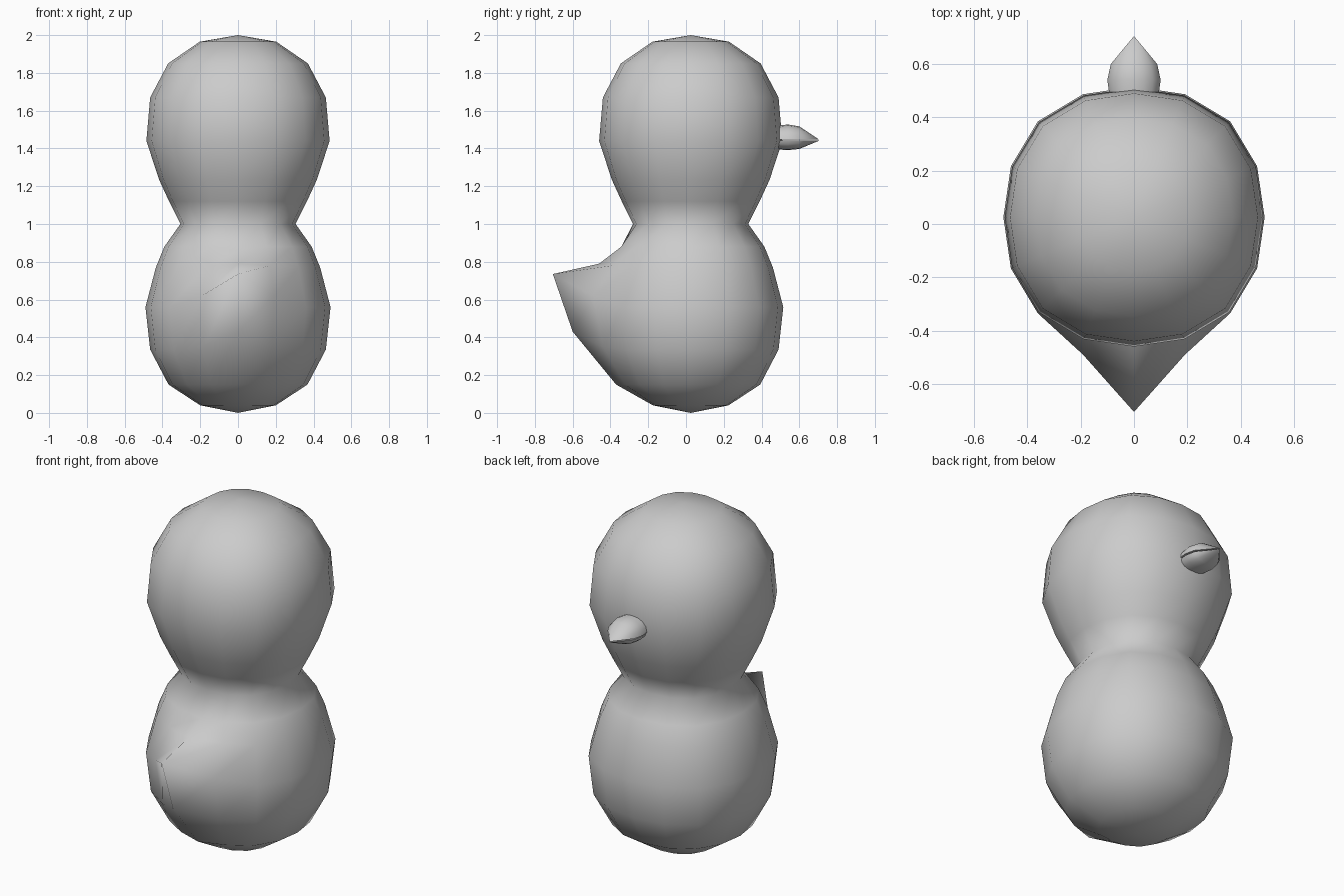
import bpy, bmesh, math

if "Cube" in bpy.data.objects:
    bpy.data.objects.remove(bpy.data.objects["Cube"])

def finish(name, bm):
    bmesh.ops.recalc_face_normals(bm, faces=bm.faces)
    for f in bm.faces:
        f.smooth = True
    me = bpy.data.meshes.new(name)
    bm.to_mesh(me)
    bm.free()
    ob = bpy.data.objects.new(name, me)
    bpy.context.collection.objects.link(ob)
    return ob

def skin(bm, rings, first, last):
    # bridge closed rings, then fan the ends to a point
    n = len(rings[0])
    for a, b in zip(rings, rings[1:]):
        for i in range(n):
            j = (i + 1) % n
            bm.faces.new((a[i], a[j], b[j], b[i]))
    for ring, tip in ((rings[0], first), (rings[-1], last)):
        if tip is None:
            bm.faces.new(ring)
            continue
        v = bm.verts.new(tip)
        for i in range(n):
            bm.faces.new((ring[i], ring[(i + 1) % n], v))

# Body and head: one 16-sided pinched form
SIDES, CY = 16, 0.025
profile = [(0.2, 0.04), (0.368, 0.15), (0.465, 0.335), (0.49, 0.56), (0.435, 0.77),
           (0.39, 0.88), (0.305, 1.0), (0.365, 1.12), (0.418, 1.235), (0.485, 1.44),
           (0.465, 1.67), (0.37, 1.85), (0.203, 1.965)]
# Tail: vertices on the centre line and beside it, pulled out (ring: y, z)
tail_mid = {1: (-0.37, 0.15), 2: (-0.6, 0.43), 3: (-0.705, 0.735),
            4: (-0.46, 0.79), 5: (-0.34, 0.86)}
tail_side = {2: (-0.44, 0.35), 3: (-0.49, 0.62), 4: (-0.39, 0.78)}

bm = bmesh.new()
rings = []
for k, (r, z) in enumerate(profile):
    ring = []
    for i in range(SIDES):
        a = 2 * math.pi * i / SIDES
        rr = r * (1 + 0.02 * (1 - math.cos(4 * a)))
        x, y, h = rr * math.cos(a), CY + rr * math.sin(a), z
        if i == 12 and k in tail_mid:
            y, h = tail_mid[k]
        elif i in (11, 13) and k in tail_side:
            y, h = tail_side[k]
        ring.append(bm.verts.new((x, y, h)))
    rings.append(ring)
skin(bm, rings, (0, CY, 0), (0, CY, 2))
finish("body", bm)

# Beak: two half shells meeting on a flat mouth line
def beak_half(name, z0, width, height):
    bm = bmesh.new()
    rings = []
    for y, s in ((0.42, 0.88), (0.49, 0.93), (0.54, 1.0), (0.60, 0.87)):
        ring = []
        for i in range(9):
            a = math.pi * i / 8
            ring.append(bm.verts.new((width * s * math.cos(a), y,
                                      z0 + height * s * math.sin(a))))
        rings.append(ring)
    skin(bm, rings, None, (0, 0.705, z0))
    ob = finish(name, bm)
    bpy.context.view_layer.objects.active = ob
    ob.select_set(True)
    bpy.ops.object.shade_smooth_by_angle(angle=math.radians(40))
    ob.select_set(False)

beak_half("upper_beak", 1.447, 0.1, 0.08)
beak_half("lower_beak", 1.441, 0.095, -0.05)
